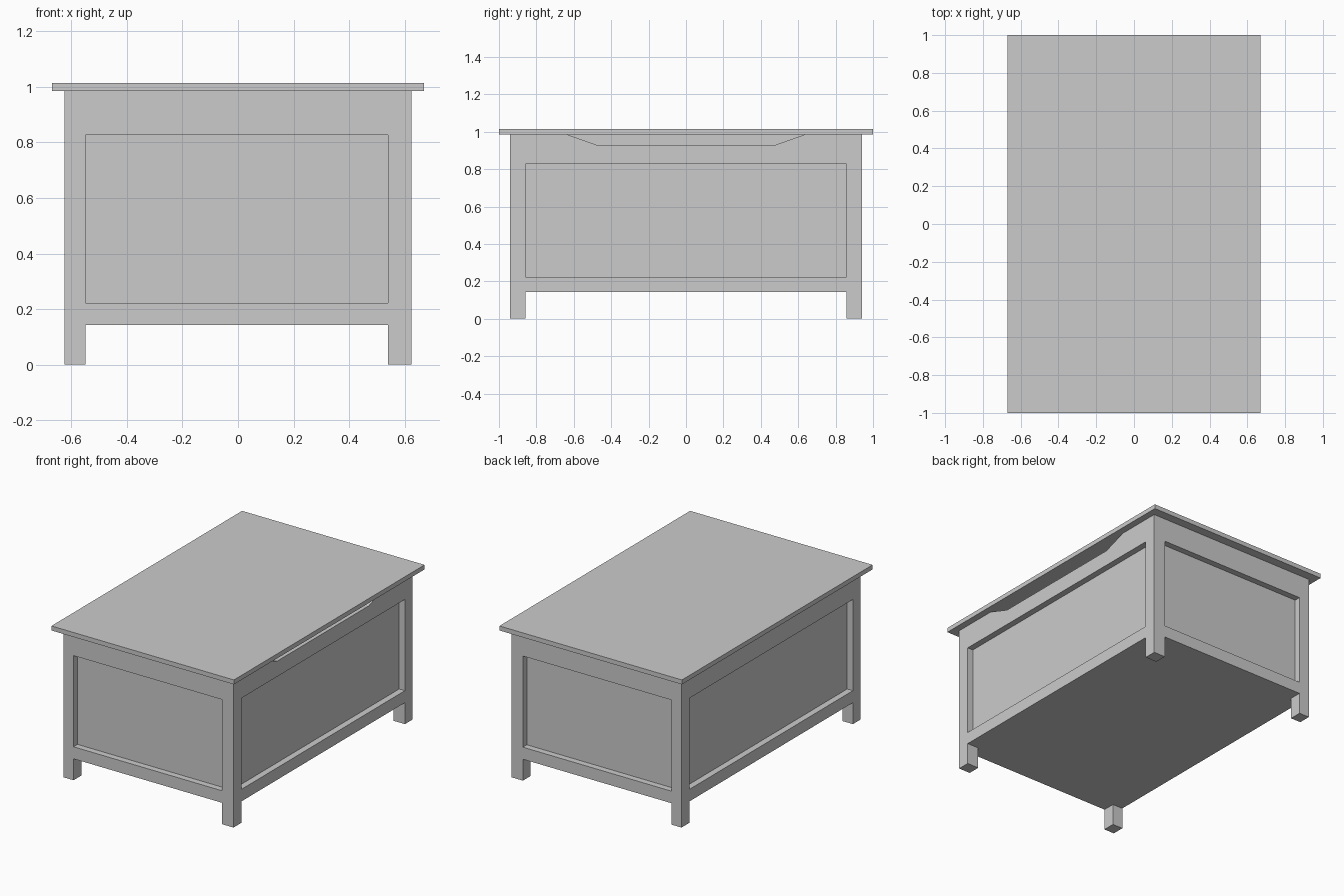
import bpy, bmesh

if "Cube" in bpy.data.objects:
    bpy.data.objects.remove(bpy.data.objects["Cube"])

# Main dimensions
BX, BY = 0.625, 0.94            # outer body half sizes
XL, XR, YI = -0.55, 0.54, 0.858  # inner edges of the corner posts
Z_RAIL, Z_P0, Z_P1, Z_LID, Z_TOP = 0.142, 0.222, 0.827, 0.985, 1.015
RECESS = 0.042                  # how far panels sit behind the frame


def finish(name, bm):
    bmesh.ops.recalc_face_normals(bm, faces=bm.faces)
    mesh = bpy.data.meshes.new(name)
    bm.to_mesh(mesh)
    bm.free()
    obj = bpy.data.objects.new(name, mesh)
    bpy.context.collection.objects.link(obj)
    return obj


def box(name, x0, x1, y0, y1, z0, z1):
    bm = bmesh.new()
    bmesh.ops.create_cube(bm, size=1)
    for v in bm.verts:
        v.co = ((x0 + x1) / 2 + v.co.x * (x1 - x0),
                (y0 + y1) / 2 + v.co.y * (y1 - y0),
                (z0 + z1) / 2 + v.co.z * (z1 - z0))
    return finish(name, bm)


def extrude_yz(name, profile, x0, x1):
    bm = bmesh.new()
    face = bm.faces.new([bm.verts.new((x0, y, z)) for y, z in profile])
    ext = bmesh.ops.extrude_face_region(bm, geom=[face])["geom"]
    bmesh.ops.translate(bm, vec=(x1 - x0, 0, 0),
                        verts=[g for g in ext if isinstance(g, bmesh.types.BMVert)])
    return finish(name, bm)


# Lid
box("lid", -0.67, 0.67, -1, 1, Z_LID, Z_TOP)

# Corner posts, running down into the feet
for end, s in (("front", -1), ("back", 1)):
    y0, y1 = sorted((s * YI, s * BY))
    box(f"{end}_left_post", -BX, XL, y0, y1, 0, Z_LID)
    box(f"{end}_right_post", XR, BX, y0, y1, 0, Z_LID)
    # End rails and recessed end panel
    box(f"{end}_lower_rail", XL, XR, y0, y1, Z_RAIL, Z_P0)
    box(f"{end}_upper_rail", XL, XR, y0, y1, Z_P1, Z_LID)
    p0, p1 = sorted((s * YI, s * (BY - RECESS)))
    box(f"{end}_panel", XL, XR, p0, p1, Z_P0, Z_P1)

# Side rails and recessed side panels
box("left_lower_rail", -BX, XL, -YI, YI, Z_RAIL, Z_P0)
box("left_upper_rail", -BX, XL, -YI, YI, Z_P1, Z_LID)
box("left_panel", -BX + RECESS, XL, -YI, YI, Z_P0, Z_P1)
box("right_lower_rail", XR, BX, -YI, YI, Z_RAIL, Z_P0)
box("right_panel", XR, BX - RECESS, -YI, YI, Z_P0, Z_P1)

# Right upper rail with the hand opening cut below the lid
extrude_yz("right_upper_rail",
           [(-YI, Z_P1), (YI, Z_P1), (YI, Z_LID), (0.635, Z_LID),
            (0.48, 0.93), (-0.48, 0.93), (-0.635, Z_LID), (-YI, Z_LID)], XR, BX)

# Floor, flush with the bottom of the rails
box("floor", XL, XR, -YI, YI, Z_RAIL, Z_RAIL + 0.04)
